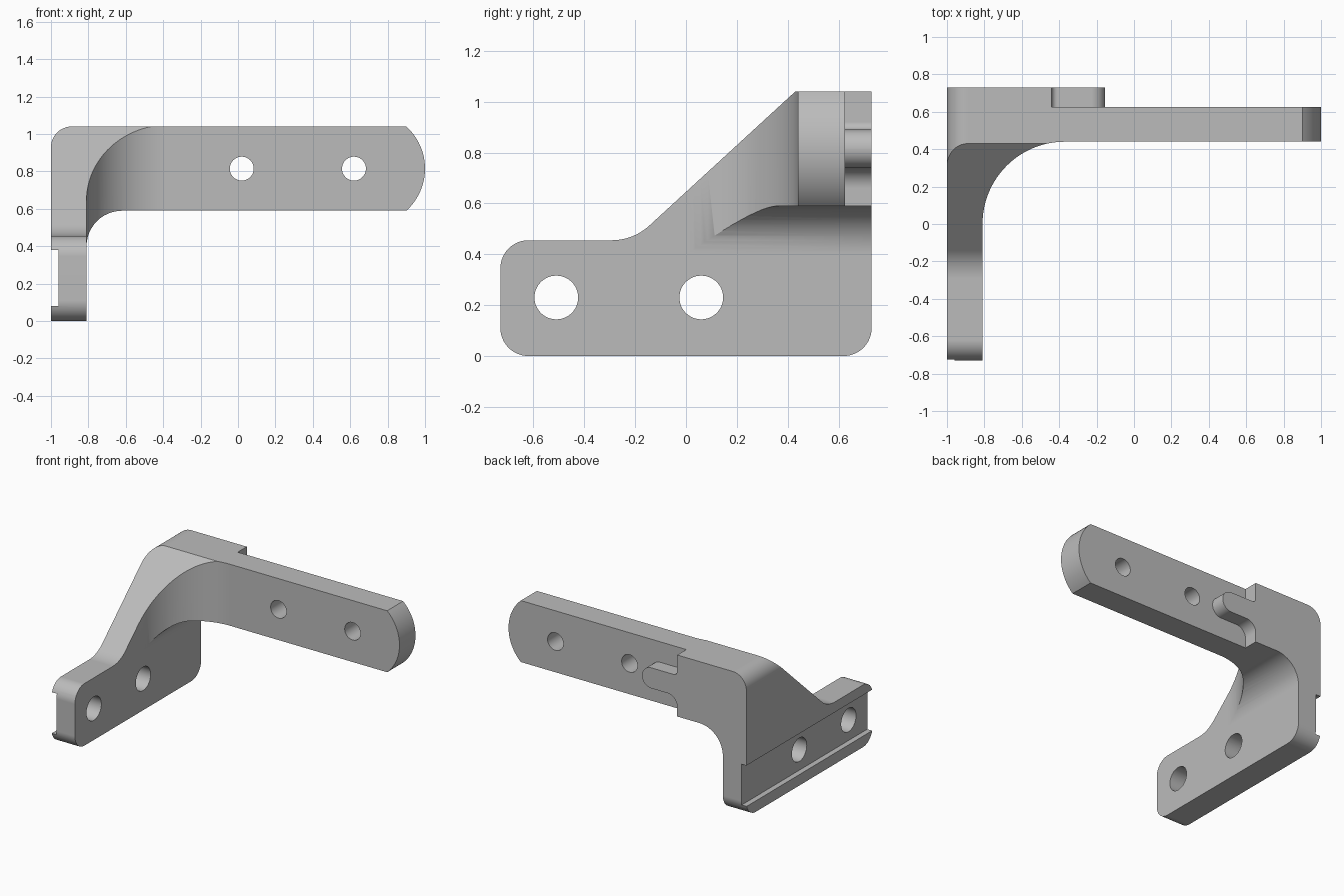
import bpy
import bmesh
from math import sin, cos, tan, pi
from mathutils import Vector

cube = bpy.data.objects.get("Cube")
if cube:
    bpy.data.objects.remove(cube, do_unlink=True)

grey = bpy.data.materials.new("plain grey")
grey.use_nodes = True
GREY = (0.5, 0.5, 0.5, 1)
grey.diffuse_color = GREY
grey.node_tree.nodes["Principled BSDF"].inputs["Base Color"].default_value = GREY


def rounded(corners, steps=12):
    """Turn (u, v, radius) corners into a polygon with arcs at the corners."""
    pts = []
    for i, (u, v, r) in enumerate(corners):
        p = Vector((u, v))
        if r == 0:
            pts.append(p)
            continue
        a = (Vector(corners[i - 1][:2]) - p).normalized()
        b = (Vector(corners[(i + 1) % len(corners)][:2]) - p).normalized()
        half = a.angle(b) / 2
        centre = p + (a + b).normalized() * (r / sin(half))
        start = p + a * (r / tan(half)) - centre
        end = p + b * (r / tan(half)) - centre
        sweep = pi - 2 * half
        for k in range(steps + 1):
            t = k / steps
            pts.append(centre + (start * sin((1 - t) * sweep) + end * sin(t * sweep)) / sin(sweep))
    return pts


def circle(u, v, r, n=48):
    return [Vector((u + r * cos(2 * pi * k / n), v + r * sin(2 * pi * k / n))) for k in range(n)]


def prism(name, profile, axis, lo, hi):
    """Extrude a profile along one axis."""
    place = {"x": lambda p: (lo, p.x, p.y),
             "y": lambda p: (p.x, lo, p.y),
             "z": lambda p: (p.x, p.y, lo)}[axis]
    bm = bmesh.new()
    face = bm.faces.new([bm.verts.new(place(p)) for p in profile])
    shift = Vector([(hi - lo) * (axis == c) for c in "xyz"])
    new = bmesh.ops.extrude_face_region(bm, geom=[face])["geom"]
    bmesh.ops.translate(bm, vec=shift, verts=[g for g in new if isinstance(g, bmesh.types.BMVert)])
    bmesh.ops.recalc_face_normals(bm, faces=bm.faces)
    mesh = bpy.data.meshes.new(name)
    bm.to_mesh(mesh)
    bm.free()
    mesh.materials.append(grey)
    ob = bpy.data.objects.new(name, mesh)
    bpy.context.collection.objects.link(ob)
    return ob


def combine(target, tool, operation):
    mod = target.modifiers.new("cut", "BOOLEAN")
    mod.operation = operation
    mod.solver = "EXACT"
    mod.object = tool
    bpy.context.view_layer.objects.active = target
    bpy.ops.object.modifier_apply(modifier=mod.name)
    bpy.data.objects.remove(tool, do_unlink=True)


# Front outline: upright with a groove, arm with a bowed end
MID, HALF, BOW = 0.815, 0.225, 0.303
sweep = [(k / 12 - 1) * 0.837 for k in range(25)]
bowed_end = [(1 - BOW + BOW * cos(a), MID + BOW * sin(a), 0) for a in sweep]
front = [(-1, -0.2, 0), (-0.81, -0.2, 0), (-0.81, MID - HALF, 0.19)] + bowed_end + [
    (-1, MID + HALF, 0.11), (-1, 0.38, 0), (-0.96, 0.38, 0), (-0.96, 0.08, 0), (-1, 0.08, 0)]
bracket = prism("angle_bracket", rounded(front), "y", -1, 1)

# Plan outline: side plate and arm joined by a large inner curve
plan = [(-1.2, -0.9, 0), (-0.81, -0.9, 0), (-0.81, 0.44, 0.44),
        (1.2, 0.44, 0), (1.2, 0.9, 0), (-1.2, 0.9, 0)]
combine(bracket, prism("plan_shape", rounded(plan, 24), "z", -0.5, 1.5), "INTERSECT")

# Side outline: rounded plate rising along a slope to the arm
side = [(-0.73, 0, 0.11), (0.73, 0, 0.11), (0.73, 1.2, 0), (0.604, 1.2, 0),
        (-0.207, 0.455, 0.22), (-0.73, 0.455, 0.11)]
combine(bracket, prism("side_shape", rounded(side), "x", -1.5, 1.5), "INTERSECT")

# Relief behind the arm, leaving a raised pad with a finger
relief = [(-0.44, 1.2, 0), (-0.44, 0.89, 0.03), (-0.155, 0.89, 0.074), (-0.155, 0.74, 0.074),
          (-0.44, 0.74, 0.08), (-0.44, 0.4, 0), (1.2, 0.4, 0), (1.2, 1.2, 0)]
combine(bracket, prism("back_relief", rounded(relief), "y", 0.625, 0.9), "DIFFERENCE")

# Bolt holes through the arm and the side plate
for x in (0.02, 0.62):
    combine(bracket, prism("arm_hole", circle(x, MID, 0.064), "y", 0.2, 0.9), "DIFFERENCE")
for y in (-0.51, 0.06):
    combine(bracket, prism("plate_hole", circle(y, 0.23, 0.086), "x", -1.3, -0.6), "DIFFERENCE")

# Smooth curves, crisp edges
bpy.ops.object.select_all(action="DESELECT")
bracket.select_set(True)
bpy.context.view_layer.objects.active = bracket
bpy.ops.object.shade_smooth_by_angle(angle=0.45)
weighted = bracket.modifiers.new("flat_faces", "WEIGHTED_NORMAL")
weighted.keep_sharp = True
